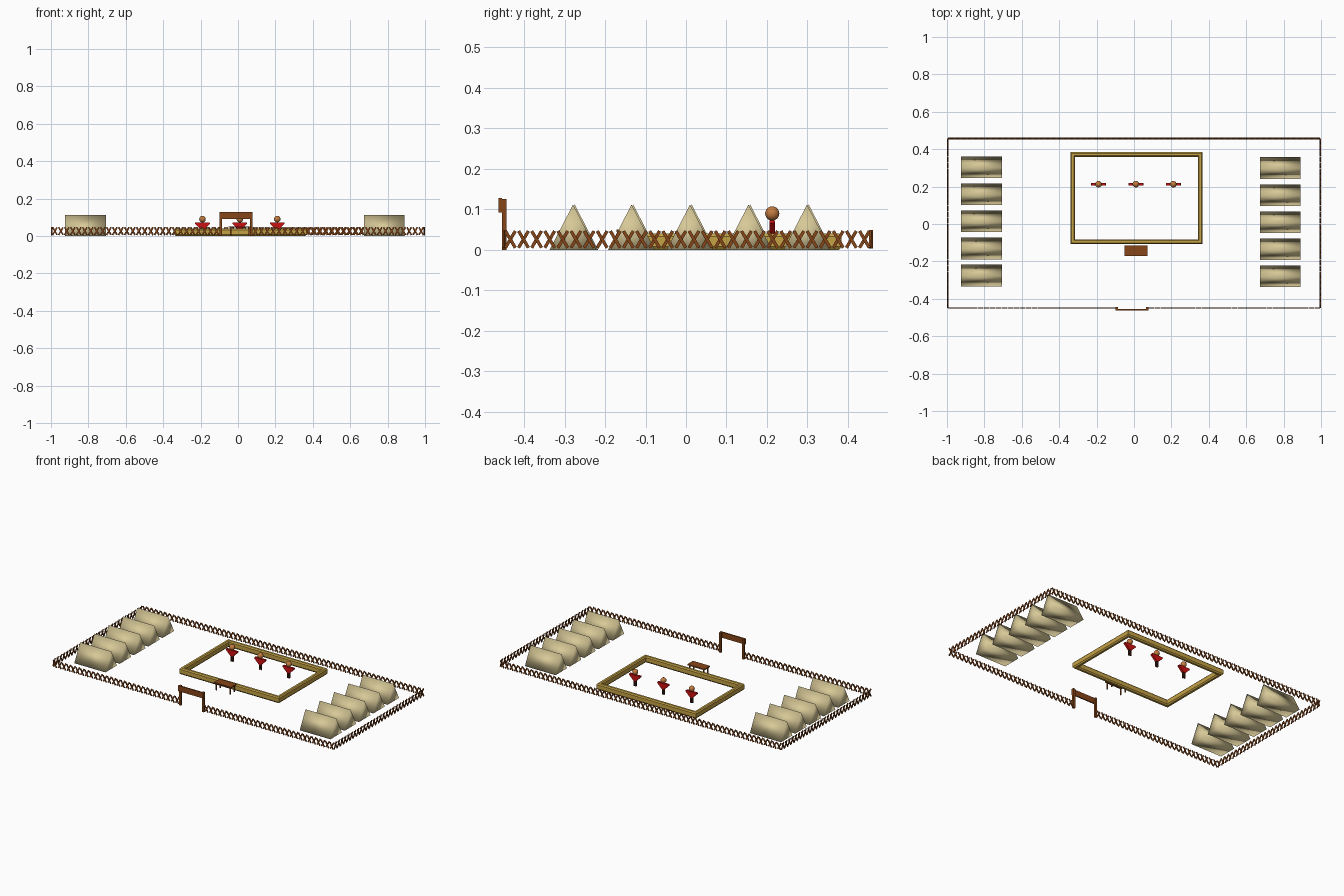
import bpy, bmesh, math
from mathutils import Matrix, Vector

cube = bpy.data.objects.get("Cube")
if cube:
    bpy.data.objects.remove(cube, do_unlink=True)


def material(name, rgb):
    m = bpy.data.materials.new(name)
    m.use_nodes = True
    m.diffuse_color = (*rgb, 1)
    m.node_tree.nodes["Principled BSDF"].inputs["Base Color"].default_value = (*rgb, 1)
    return m


WOOD = material("brown wood", (0.24, 0.06, 0.009))
GOLD = material("golden timber", (0.56, 0.36, 0.06))
CANVAS = material("khaki canvas", (0.68, 0.58, 0.31))
RED = material("red cloth", (0.62, 0.005, 0.005))
SKIN = material("tan skin", (0.55, 0.2, 0.05))
DARK = material("dark leggings", (0.06, 0.02, 0.012))


def finish(name, bm, mat, smooth=False):
    bmesh.ops.recalc_face_normals(bm, faces=bm.faces)
    mesh = bpy.data.meshes.new(name)
    bm.to_mesh(mesh)
    bm.free()
    mesh.materials.append(mat)
    mesh.polygons.foreach_set("use_smooth", [smooth] * len(mesh.polygons))
    obj = bpy.data.objects.new(name, mesh)
    bpy.context.collection.objects.link(obj)
    return obj


def add_box(bm, centre, size, rot=Matrix()):
    mat = Matrix.Translation(centre) @ rot @ Matrix.Diagonal((*size, 1))
    bmesh.ops.create_cube(bm, size=1, matrix=mat)


def span_box(bm, x, y, z):
    pairs = (x, y, z)
    add_box(bm, [(a + b) / 2 for a, b in pairs], [b - a for a, b in pairs])


def prism(bm, points, axis, start, end):
    """Extrude a 2D outline (horizontal, z) along x or y."""
    def place(p, d):
        return (d, p[0], p[1]) if axis == "x" else (p[0], d, p[1])
    a = [bm.verts.new(place(p, start)) for p in points]
    b = [bm.verts.new(place(p, end)) for p in points]
    bm.faces.new(a)
    bm.faces.new(b)
    n = len(points)
    for i in range(n):
        j = (i + 1) % n
        bm.faces.new((a[i], a[j], b[j], b[i]))


# Fence of crossed stakes
def fence(name, start, end, pitch=0.032, height=0.044):
    bm = bmesh.new()
    start, end = Vector(start), Vector(end)
    run = end - start
    count = round(run.length / pitch)
    step = run.length / count
    turn = Matrix.Rotation(math.atan2(run.y, run.x), 4, "Z")
    lean = math.atan2(step * 0.8, height)
    for i in range(count):
        c = start + run * ((i + 0.5) / count)
        for side in (-1, 1):
            offset = turn @ Vector((0, side * 0.0025, 0))
            add_box(bm, c + offset + Vector((0, 0, 0.026)), (0.008, 0.004, 0.048),
                    turn @ Matrix.Rotation(side * lean, 4, "Y"))
    return finish(name, bm, WOOD)


FX, FRONT, BACK = 0.995, -0.45, 0.457
GATE = (-0.099, 0.077)
fence("fence_back", (-FX, BACK, 0), (FX, BACK, 0))
fence("fence_right", (-FX, FRONT, 0), (-FX, BACK, 0))
fence("fence_left", (FX, FRONT, 0), (FX, BACK, 0))
fence("fence_front_right", (-FX, FRONT, 0), (GATE[0], FRONT, 0))
fence("fence_front_left", (GATE[1], FRONT, 0), (FX, FRONT, 0))

# Gate posts and crossboard
bm = bmesh.new()
span_box(bm, (GATE[0], GATE[0] + 0.013), (-0.455, -0.443), (0, 0.126))
span_box(bm, (GATE[1] - 0.013, GATE[1]), (-0.455, -0.443), (0, 0.126))
finish("gate_posts", bm, WOOD)
bm = bmesh.new()
span_box(bm, GATE, (-0.463, -0.455), (0.092, 0.128))
finish("gate_board", bm, WOOD)

# Arena border: chamfered section swept round a rectangle with mitred corners
bm = bmesh.new()
cx, cy, hx, hy = 0.013, 0.138, 0.353, 0.246
section = [(0, 0.008), (0, 0.033), (0.006, 0.04), (0.019, 0.04),
           (0.025, 0.033), (0.025, 0.008), (0.019, 0), (0.006, 0)]
rings = [[bm.verts.new((cx + sx * (hx - d), cy + sy * (hy - d), z)) for d, z in section]
         for sx, sy in ((-1, -1), (1, -1), (1, 1), (-1, 1))]
for i in range(4):
    a, b = rings[i], rings[(i + 1) % 4]
    for j in range(len(section)):
        k = (j + 1) % len(section)
        bm.faces.new((a[j], a[k], b[k], b[j]))
finish("arena_border", bm, GOLD)

# Two rows of ridge tents
for row, x0, x1, shift in (("right", -0.925, -0.705, 0.004), ("left", 0.673, 0.89, 0)):
    for i in range(5):
        y = -0.279 + 0.1445 * i + shift
        bm = bmesh.new()
        prism(bm, [(y - 0.058, 0), (y + 0.058, 0), (y, 0.112)], "x", x0, x1)
        finish(f"tent_{row}_{i + 1}", bm, CANVAS, smooth=True)

# Table beside the arena
bm = bmesh.new()
span_box(bm, (-0.05, 0.071), (-0.172, -0.115), (0.044, 0.051))
for x in (-0.042, 0.057):
    for y in (-0.166, -0.127):
        span_box(bm, (x, x + 0.006), (y, y + 0.006), (0, 0.045))
finish("table", bm, WOOD)

# Three standing figures
for i, x in enumerate((-0.19, 0.01, 0.21)):
    y = 0.213
    bm = bmesh.new()
    bmesh.ops.create_uvsphere(bm, u_segments=20, v_segments=12, radius=0.0175,
                              matrix=Matrix.Translation((x, y, 0.09)))
    finish(f"figure_head_{i + 1}", bm, SKIN, smooth=True)
    bm = bmesh.new()
    prism(bm, [(x - 0.008, 0.034), (x + 0.008, 0.034), (x + 0.04, 0.066),
               (x + 0.038, 0.073), (x - 0.038, 0.073), (x - 0.04, 0.066)],
          "y", y - 0.007, y + 0.007)
    finish(f"figure_tunic_{i + 1}", bm, RED)
    bm = bmesh.new()
    for side in (-1, 1):
        add_box(bm, (x + side * 0.005, y, 0.018), (0.007, 0.009, 0.036))
    finish(f"figure_legs_{i + 1}", bm, DARK)
